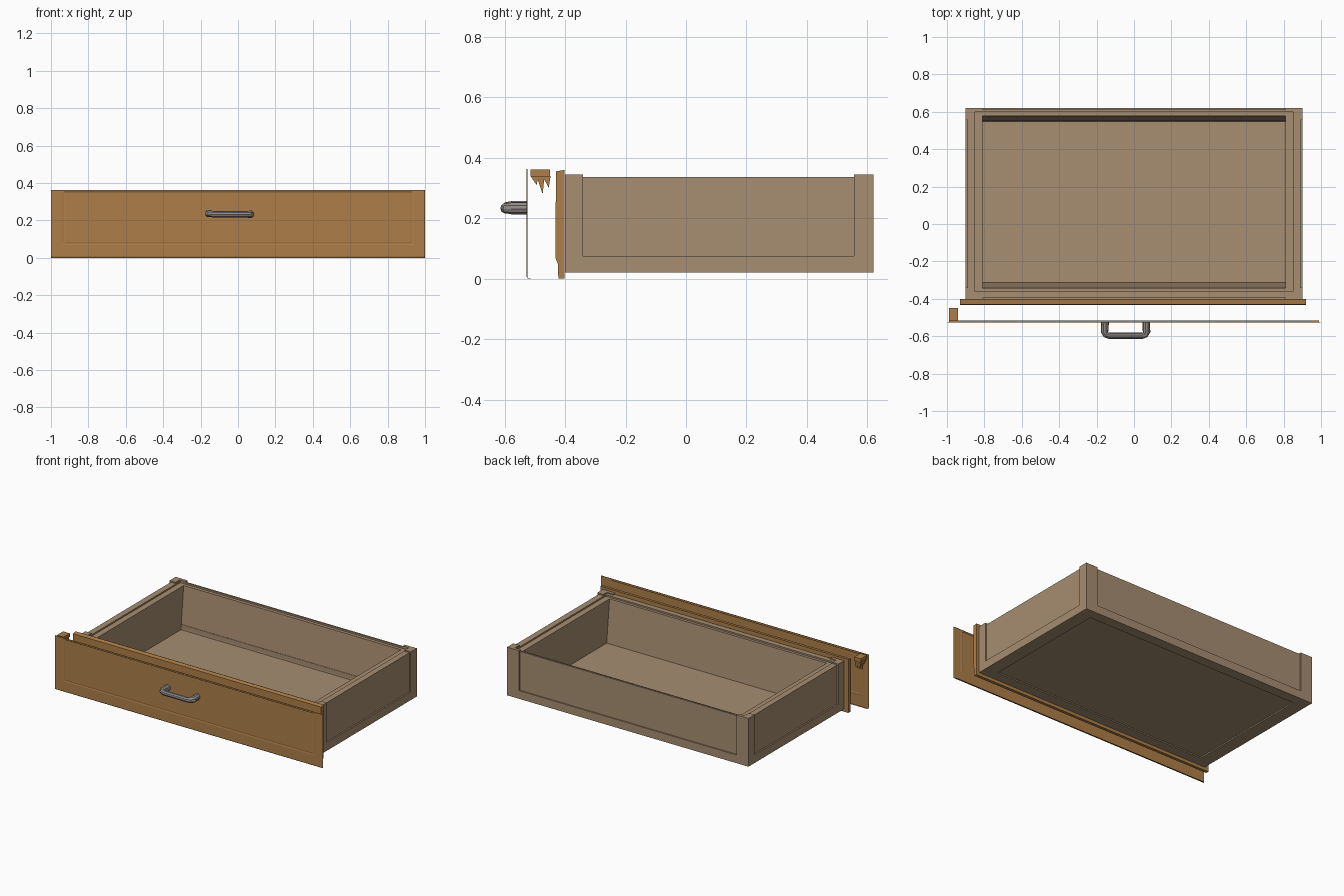
import bpy, bmesh
from mathutils import Vector

cube = bpy.data.objects.get("Cube")
if cube:
    bpy.data.objects.remove(cube)


def material(name, rgb):
    m = bpy.data.materials.new(name)
    m.use_nodes = True
    m.diffuse_color = (*rgb, 1)
    m.node_tree.nodes["Principled BSDF"].inputs["Base Color"].default_value = (*rgb, 1)
    return m


BOX = material("pale brown wood", (0.385, 0.268, 0.164))
FRONT = material("warm wood", (0.42, 0.212, 0.065))
METAL = material("grey metal", (0.29, 0.27, 0.26))


def finish(name, bm, mat):
    bmesh.ops.recalc_face_normals(bm, faces=bm.faces[:])
    me = bpy.data.meshes.new(name)
    bm.to_mesh(me)
    bm.free()
    me.materials.append(mat)
    ob = bpy.data.objects.new(name, me)
    bpy.context.collection.objects.link(ob)
    return ob


def box(name, x, y, z, mat=BOX):
    """Box from three (low, high) ranges."""
    bm = bmesh.new()
    bmesh.ops.create_cube(bm, size=1)
    for v in bm.verts:
        v.co = Vector(r[0] if c < 0 else r[1] for c, r in zip(v.co, (x, y, z)))
    return finish(name, bm, mat)


def extrude_x(name, profile, x, mat=BOX):
    """Extrude a (y, z) outline along x."""
    bm = bmesh.new()
    face = bm.faces.new([bm.verts.new((x[0], y, z)) for y, z in profile])
    new = bmesh.ops.extrude_face_region(bm, geom=[face])["geom"]
    verts = [g for g in new if isinstance(g, bmesh.types.BMVert)]
    bmesh.ops.translate(bm, verts=verts, vec=(x[1] - x[0], 0, 0))
    return finish(name, bm, mat)


BACK, NEAR = 0.62, -0.40
LOW, FLOOR, RAIL, WALL, POST = 0.02, 0.04, 0.075, 0.337, 0.345

# Bottom rails and thin floor
for side in (-1, 1):
    tag = "left" if side > 0 else "right"
    box(tag + "_bottom_rail", sorted((side * 0.81, side * 0.9)), (NEAR, BACK), (LOW, RAIL))
box("back_bottom_rail", (-0.81, 0.81), (0.55, BACK), (LOW, RAIL))
box("front_bottom_rail", (-0.81, 0.81), (NEAR, -0.33), (LOW, RAIL))
box("floor_panel", (-0.81, 0.81), (-0.33, 0.55), (LOW + 0.008, FLOOR))

# Side walls with a lower inner lining, and corner posts
for side in (-1, 1):
    tag = "left" if side > 0 else "right"
    box(tag + "_wall", sorted((side * 0.85, side * 0.89)), (-0.39, 0.61), (RAIL, WALL))
    box(tag + "_lining", sorted((side * 0.81, side * 0.85)), (-0.36, 0.60), (RAIL, WALL - 0.01))
    for name, outer, step, inner in (("back", BACK, 0.60, 0.555), ("front", NEAR, -0.38, -0.34)):
        box(f"{tag}_{name}_post_side", sorted((side * 0.855, side * 0.9)),
            sorted((outer, inner)), (RAIL, POST))
        box(f"{tag}_{name}_post_end", sorted((side * 0.81, side * 0.855)),
            sorted((outer, step)), (RAIL, POST))

# Back and front walls, leaning on the inside
extrude_x("back_wall", [(0.612, FLOOR), (0.612, WALL), (0.60, WALL), (0.60, WALL - 0.01),
                        (0.578, WALL - 0.01), (0.549, FLOOR)], (-0.85, 0.85))
extrude_x("front_wall", [(-0.395, FLOOR), (-0.395, WALL), (-0.36, WALL), (-0.36, WALL - 0.01),
                         (-0.342, WALL - 0.01), (-0.312, FLOOR)], (-0.85, 0.85))

# Backing board behind the drawer face
extrude_x("backing_board", [(-0.402, 0), (-0.402, 0.36), (-0.43, 0.355), (-0.432, 0.07),
                            (-0.424, 0.05), (-0.422, 0.0)], (-0.93, 0.92), FRONT)

# Thin drawer face with a faint framed panel
bm = bmesh.new()
rings = []
for dx, z0, z1, y in ((1.0, 0.0, 0.363, -0.524), (0.994, 0.006, 0.363, -0.527),
                      (0.94, 0.07, 0.356, -0.527), (0.93, 0.078, 0.352, -0.5255),
                      (0.92, 0.084, 0.348, -0.527)):
    rings.append([bm.verts.new(p) for p in
                  ((-dx, y, z0), (dx, y, z0), (dx, y, z1), (-dx, y, z1))])
for a, b in zip(rings, rings[1:]):
    for i in range(4):
        j = (i + 1) % 4
        bm.faces.new((a[i], a[j], b[j], b[i]))
bm.faces.new(rings[-1])
finish("drawer_face", bm, FRONT)
box("face_bottom_lip", (-0.99, 0.99), (-0.524, -0.515), (0, 0.002), FRONT)

# Splintered corner piece at the right end
box("corner_block", (-0.99, -0.94), (-0.515, -0.45), (0.338, 0.362), FRONT)
for i, (y, tip) in enumerate(((-0.50, 0.31), (-0.48, 0.28), (-0.46, 0.30))):
    extrude_x(f"corner_splinter_{i + 1}", [(y - 0.014, 0.339), (y + 0.012, 0.339), (y + 0.006, tip)],
              (-0.985, -0.945), FRONT)

# Bent bar handle
curve = bpy.data.curves.new("handle", "CURVE")
curve.dimensions = "3D"
curve.bevel_depth = 0.018
curve.bevel_resolution = 3
curve.use_fill_caps = True
path = [(-0.155, -0.525), (-0.157, -0.575), (-0.150, -0.592), (-0.132, -0.597),
        (0.045, -0.597), (0.060, -0.592), (0.067, -0.575), (0.065, -0.525)]
spline = curve.splines.new("POLY")
spline.points.add(len(path) - 1)
for i, (p, (x, y)) in enumerate(zip(spline.points, path)):
    p.co = (x, y, 0.237 if i < 3 else 0.233, 1)
    p.radius = 1.15 if i in (0, 1, 6, 7) else 0.95
curve.materials.append(METAL)
handle = bpy.data.objects.new("handle", curve)
bpy.context.collection.objects.link(handle)
bpy.ops.object.select_all(action="DESELECT")
handle.select_set(True)
bpy.context.view_layer.objects.active = handle
bpy.ops.object.convert(target="MESH")
bpy.ops.object.shade_smooth_by_angle()
